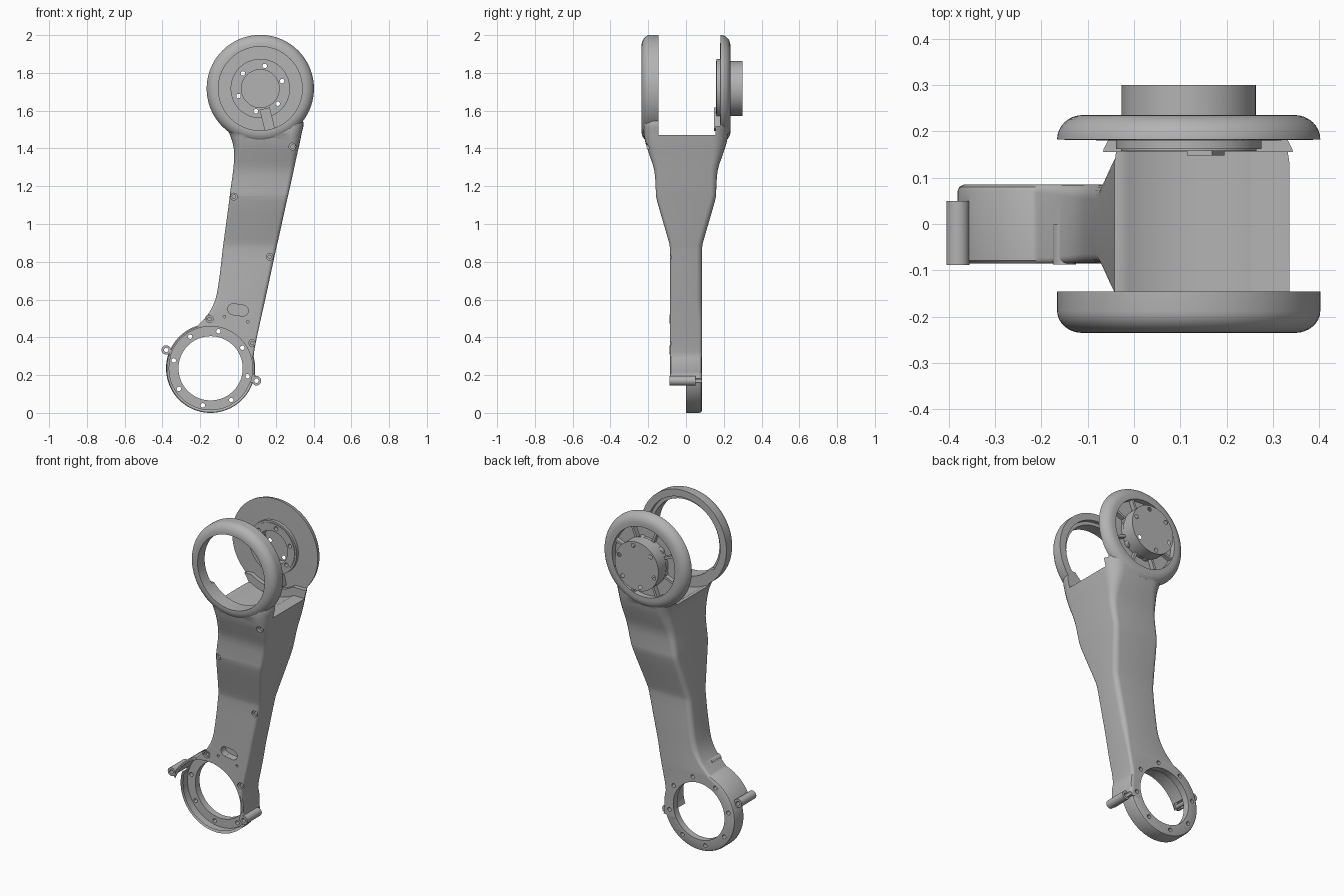
import bpy, bmesh, math
from mathutils import Vector

if "Cube" in bpy.data.objects:
    bpy.data.objects.remove(bpy.data.objects["Cube"])

COLOR = (0.45, 0.45, 0.45, 1)
metal = bpy.data.materials.new("light_grey_metal")
metal.use_nodes = True
metal.diffuse_color = COLOR
metal.node_tree.nodes["Principled BSDF"].inputs["Base Color"].default_value = COLOR

TOP = (0.118, 1.717)     # fork axis (x, z)
LOW = (-0.145, 0.236)    # lower ring axis (x, z)


def to_object(name, bm):
    bmesh.ops.recalc_face_normals(bm, faces=bm.faces)
    mesh = bpy.data.meshes.new(name)
    bm.to_mesh(mesh)
    bm.free()
    ob = bpy.data.objects.new(name, mesh)
    mesh.materials.append(metal)
    bpy.context.collection.objects.link(ob)
    return ob


def bridge(bm, rings, closed):
    n = len(rings[0])
    pairs = list(zip(rings, rings[1:]))
    if closed:
        pairs.append((rings[-1], rings[0]))
    for a, b in pairs:
        for i in range(n):
            bm.faces.new((a[i], a[(i + 1) % n], b[(i + 1) % n], b[i]))


def lathe(name, axis, profile, steps=80):
    """Closed (radius, y) profile turned about an axis parallel to y."""
    bm = bmesh.new()
    rings = []
    for k in range(steps):
        t = math.tau * k / steps
        rings.append([bm.verts.new((axis[0] + r * math.cos(t), y, axis[1] + r * math.sin(t)))
                      for r, y in profile])
    bridge(bm, rings, True)
    return to_object(name, bm)


def rod(name, x, z, r, y0, y1, sides=24):
    bm = bmesh.new()
    rings = [[bm.verts.new((x + r * math.cos(math.tau * i / sides), y,
                            z + r * math.sin(math.tau * i / sides))) for i in range(sides)]
             for y in (y0, y1)]
    bridge(bm, rings, False)
    bm.faces.new(rings[0])
    bm.faces.new(rings[1])
    return to_object(name, bm)


def block(name, x, z, w, h, y0, y1, turn=0):
    """Box centred at (x, z), turned about y."""
    bm = bmesh.new()
    bmesh.ops.create_cube(bm, size=1)
    c, s = math.cos(turn), math.sin(turn)
    for v in bm.verts:
        px, pz = v.co.x * w, v.co.z * h
        v.co = Vector((x + px * c + pz * s, y0 if v.co.y < 0 else y1, z - px * s + pz * c))
    return to_object(name, bm)


def combine(ob, others, operation):
    bpy.context.view_layer.objects.active = ob
    for other in others:
        mod = ob.modifiers.new("join", "BOOLEAN")
        mod.operation = operation
        mod.solver = "EXACT"
        mod.object = other
        bpy.ops.object.modifier_apply(modifier=mod.name)
        bpy.data.objects.remove(other)


def polar(axis, radius, angle):
    return axis[0] + radius * math.cos(angle), axis[1] + radius * math.sin(angle)


# Arm body: rounded sections lofted upward (height, left, right, half depth, corner)
ROWS = [(.16, -.1, .1, .085, .012), (.25, -.15, .083, .085, .012), (.32, -.2, .085, .085, .012),
        (.4, -.26, .1, .085, .012), (.47, -.205, .115, .085, .012), (.52, -.16, .126, .085, .015),
        (.6, -.12, .144, .085, .02), (.72, -.098, .17, .085, .02), (.86, -.082, .2, .085, .02),
        (.92, -.074, .214, .095, .02), (1.12, -.047, .258, .153, .02), (1.18, -.04, .272, .16, .02),
        (1.28, -.026, .294, .167, .025), (1.36, -.02, .311, .192, .035), (1.42, -.026, .325, .212, .05),
        (1.48, -.046, .337, .224, .06), (1.53, -.075, .347, .224, .06), (1.58, -.08, .335, .224, .06)]


def catmull(a, b, c, d, t):
    return [.5 * (2 * q + (r - p) * t + (2 * p - 5 * q + 4 * r - s) * t * t
                  + (3 * q - p - 3 * r + s) * t ** 3) for p, q, r, s in zip(a, b, c, d)]


bm = bmesh.new()
levels = []
for i in range(len(ROWS) - 1):
    near = [ROWS[max(0, min(len(ROWS) - 1, i + k))] for k in (-1, 0, 1, 2)]
    levels += [catmull(*near, t / 3) for t in range(3)]
levels.append(ROWS[-1])
rings = []
for z, left, right, depth, corner in levels:
    ring = []
    for k, (sx, sy) in enumerate(((1, 1), (-1, 1), (-1, -1), (1, -1))):
        rad = corner * (1.5 if sy > 0 else 1)
        cx = right - rad if sx > 0 else left + rad
        for j in range(6):
            t = math.pi / 2 * (k + j / 5)
            ring.append(bm.verts.new((cx + rad * math.cos(t), sy * (depth - rad) + rad * math.sin(t), z)))
    rings.append(ring)
bridge(bm, rings, False)
bm.faces.new(rings[0])
bm.faces.new(rings[-1])
arm = to_object("arm_link", bm)

# Fork gap with a curved floor and a low lip beside the rear disc
combine(arm, [rod("gap", *TOP, .285, -.146, .155, 80),
              block("gap_top", .1, 1.77, 1.2, .6, -.146, .155),
              rod("lip", *TOP, .24, .15, .181, 80),
              block("lip_top", .1, 1.82, 1.2, .6, .15, .181)], "DIFFERENCE")

# Front fork ring, rear fork disc and lower ring
ARC = [math.pi / 2 * k / 8 for k in range(9)]
front_ring = lathe("front_ring", TOP, [(.222, -.235)]
                   + [(.229 + .055 * math.sin(t), -.187 - .048 * math.cos(t)) for t in ARC]
                   + [(.284, -.146), (.242, -.146), (.242, -.168), (.222, -.168)])
rear_disc = lathe("rear_disc", TOP, [(.1, .158), (.146, .158), (.146, .162), (.157, .162), (.157, .18)]
                  + [(.229 + .055 * math.cos(t), .182 + .053 * math.sin(t)) for t in ARC]
                  + [(.1, .235)])
low_ring = lathe("low_ring", LOW, [(.16, -.085), (.23, -.085), (.236, -.079), (.236, .07),
                                   (.232, .08), (.222, .085), (.16, .085)])
combine(arm, [front_ring, rear_disc, low_ring], "UNION")

# Openings: front bore, rear recess, and the half-open pocket of the lower ring
tilt = .32
combine(arm, [rod("front_bore", *TOP, .222, -.3, -.14, 80),
              lathe("recess", TOP, [(.14, .202), (.208, .202), (.208, .3), (.14, .3)]),
              rod("hub_step", *TOP, .145, .225, .3, 60),
              rod("pocket", *LOW, .222, -.3, .045, 80),
              rod("low_bore", *LOW, .17, -.3, .3, 80),
              block("half_cut", -.14 - .3 * math.sin(tilt), .23 - .3 * math.cos(tilt),
                    1.0, .6, -.3, 0, tilt)], "DIFFERENCE")

# Rear ribs, screw bosses, cable cover and lug bosses
parts = []
for k in range(8):
    a = math.tau * (k + .5) / 8
    parts.append(block("rib", *polar(TOP, .172, a), .085, .014, .195, .228, -a))
for k in range(6):
    parts.append(rod("hub_boss", *polar(TOP, .124, math.radians(19 + 60 * k)), .024, .19, .229))
parts.append(block("cable_cover", .155, 1.555, .055, .115, .148, .19, -.24))
LUGS = [(-.38, .333), (.098, .17)]
for x, z in LUGS:
    parts.append(rod("lug", x, z, .025, -.088, .05))
parts.append(rod("joint_boss", -.15, .497, .025, -.087, .0))
parts.append(block("lug_web", -.362, .318, .03, .035, -.08, .04, .3))
combine(arm, parts, "UNION")

# Screw holes, counterbores and the cable slot
cuts = []
for k in range(8):
    cuts.append(rod("ring_hole", *polar(LOW, .2, math.radians(33 + 45 * k)), .012, -.05, .3, 16))
for k in range(6):
    cuts.append(rod("hub_hole", *polar(TOP, .122, math.radians(19 + 60 * k)), .012, .1, .3, 16))
for x, z, y in [(-.15, .497, -.087), (.075, .37, -.085), (.168, .826, -.085),
                (-.022, 1.145, -.157), (.288, 1.41, -.2)]:
    cuts.append(rod("counterbore", x, z, .018, -.3, y + .014))
    cuts.append(rod("screw_hole", x, z, .009, -.3, y + .05, 16))
for x, z in LUGS:
    cuts.append(rod("lug_hole", x, z, .012, -.3, .3, 16))
for x, z in [(-.072, .51), (.052, .483)]:
    cuts.append(rod("pin_hole", x, z, .007, -.3, -.06, 12))
cuts.append(block("slot", 0, .545, .05, .058, -.3, -.04, .15))
for sx in (-1, 1):
    cuts.append(rod("slot_end", sx * .025, .545 - sx * .004, .029, -.3, -.04))
combine(arm, cuts, "DIFFERENCE")

# Smooth shading with crisp machined edges
bpy.ops.object.select_all(action="DESELECT")
arm.select_set(True)
bpy.context.view_layer.objects.active = arm
bpy.ops.object.shade_smooth_by_angle(angle=math.radians(30))
